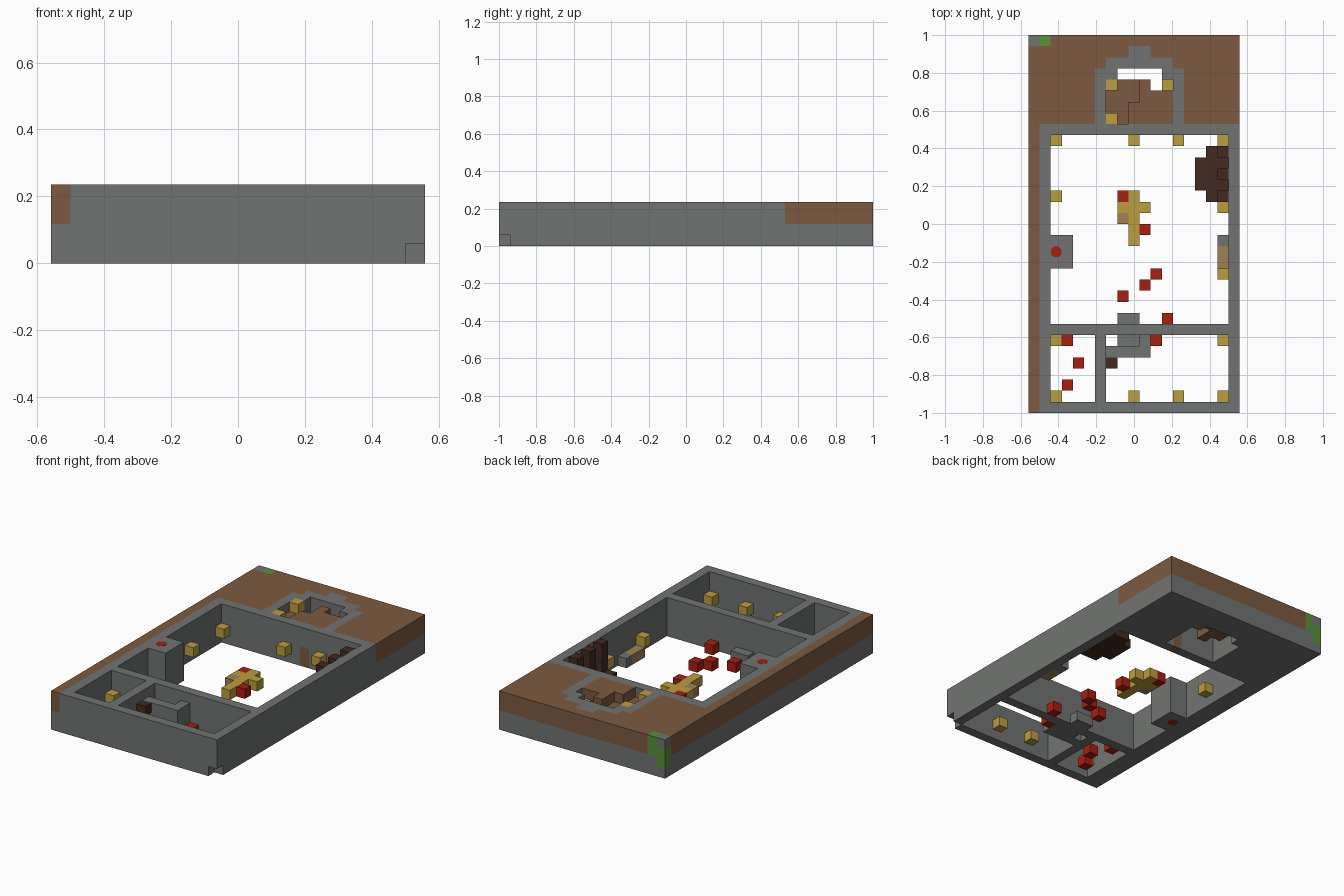
import bpy, bmesh
from itertools import product
from mathutils import Vector

if "Cube" in bpy.data.objects:
    bpy.data.objects.remove(bpy.data.objects["Cube"], do_unlink=True)

U = 1 / 17                      # block size
NX, NY, NZ = 19, 34, 4          # blocks along each axis

COLOURS = {
    "stone grey": (0.163, 0.175, 0.165),
    "earth brown": (0.202, 0.102, 0.051),
    "torch yellow": (0.50, 0.342, 0.048),
    "carpet red": (0.40, 0.013, 0.005),
    "dark wood": (0.054, 0.023, 0.014),
    "pale wood": (0.352, 0.223, 0.09),
    "grass green": (0.102, 0.283, 0.045),
}
MATS = {}
for label, rgb in COLOURS.items():
    m = bpy.data.materials.new(label)
    m.use_nodes = True
    m.diffuse_color = (*rgb, 1)
    m.node_tree.nodes["Principled BSDF"].inputs["Base Color"].default_value = (*rgb, 1)
    MATS[label] = m
NAMES = list(COLOURS)

cells = {}                      # block -> (part, colour)


def span(a, b):
    return range(a, b + 1)


def fill(part, colour, xs, ys, zs):
    for c in product(xs, ys, zs):
        cells[c] = (part, colour)


def blocks(part, colour, spots, k):
    for i, j in spots:
        cells[i, j, k] = (part, colour)


def clear(xs, ys, zs=range(NZ)):
    for c in product(xs, ys, zs):
        cells.pop(c, None)


# Outer mass: stone below, earth above on the left edge and at the back
fill("walls", "stone grey", range(NX), range(NY), range(NZ))
fill("walls", "earth brown", [0], range(NY), (2, 3))
fill("walls", "earth brown", range(NX), span(26, 33), (2, 3))

# Rounded stone surround of the stairwell
for xs, ys in (((6, 13), span(26, 30)), (span(7, 12), (30, 31)), ((9, 10), [32])):
    fill("walls", "stone grey", xs, ys, (2, 3))

# Corner patch of grass
fill("walls", "grass green", [1], [33], (2, 3))
fill("walls", "grass green", [0], [33], (1, 2))
cells[0, 33, 3] = ("walls", "stone grey")

# Rooms, stairwell and corner notch, all open to top and bottom
clear(span(2, 17), span(8, 24))
clear(span(2, 5), span(1, 6))
clear(span(7, 17), span(1, 6))
clear(span(7, 12), span(26, 29))
clear(span(8, 11), [30])
clear([18], [0], [0])

# Back door
fill("back_door", "earth brown", [11], [25], (0, 1))

# Stair blocks in the stairwell
blocks("upper_stair", "earth brown",
       [*product(span(9, 12), (26, 27)), *product(span(10, 12), [28]), (10, 29)], 3)
blocks("lower_stair", "earth brown",
       [(7, 27), (7, 28), *product([8], span(26, 29)), (9, 28), (9, 29)], 2)
blocks("stairwell_torches", "torch yellow", [(7, 29), (7, 26)], 3)
blocks("stairwell_torches", "torch yellow", [(12, 29)], 2)

# Altar, porch and doorway steps
fill("altar", "stone grey", (2, 3), span(13, 15), range(NZ))
fill("porch_wall", "stone grey", span(7, 10), [5], span(0, 2))
fill("porch_wall", "stone grey", [10], [6], span(0, 2))
fill("door_steps", "stone grey", (8, 9), (6, 8), [0])
blocks("porch_bracket", "dark wood", [(7, 4)], 2)

# Throne: low dais with tall posts against the right wall
fill("dais", "dark wood", (16, 17), span(19, 23), [0])
fill("dais", "dark wood", [15], span(20, 22), [0])
fill("dais_posts", "dark wood", [17], (19, 21, 23), range(NZ))

# Bench
fill("bench", "pale wood", [17], (13, 14), [0])
fill("bench_end", "stone grey", [17], [15], [0])

# Wall torches
blocks("wall_torches", "torch yellow",
       [*product((2, 9, 13, 17), (1, 24)), (2, 6), (17, 6), (2, 19), (17, 18), (17, 12)], 1)

# Centrepiece on the floor
fill("centrepiece", "torch yellow", [9], span(15, 19), [0])
blocks("centrepiece", "torch yellow", [(8, 18), (10, 18)], 0)
blocks("centrepiece", "pale wood", [(8, 17)], 0)

# Scattered red blocks
blocks("red_blocks", "carpet red",
       [(8, 19), (10, 16), (11, 12), (10, 11), (8, 10),
        (12, 8), (11, 6), (3, 6), (4, 4), (3, 2)], 0)


def build(part):
    """Mesh the exposed block faces of one part."""
    bm = bmesh.new()
    obj_mats = sorted({col for p, col in cells.values() if p == part}, key=NAMES.index)
    for c, (p, col) in cells.items():
        if p != part:
            continue
        centre = Vector((c[0] + .5 - NX / 2, c[1] + .5 - NY / 2, c[2] + .5))
        for axis, sign in product(range(3), (-1, 1)):
            step = [0, 0, 0]
            step[axis] = sign
            if tuple(a + b for a, b in zip(c, step)) in cells:
                continue
            n = Vector(step)
            a = Vector([step[2], step[0], step[1]]) * .5
            b = n.cross(a)
            mid = centre + n * .5
            quad = (mid - a - b, mid + a - b, mid + a + b, mid - a + b)
            f = bm.faces.new([bm.verts.new(v * U) for v in quad])
            f.material_index = obj_mats.index(col)
    bmesh.ops.remove_doubles(bm, verts=bm.verts, dist=U / 100)
    mesh = bpy.data.meshes.new(part)
    bm.to_mesh(mesh)
    bm.free()
    for col in obj_mats:
        mesh.materials.append(MATS[col])
    bpy.context.collection.objects.link(bpy.data.objects.new(part, mesh))


for part in dict.fromkeys(p for p, _ in cells.values()):
    build(part)

# Red round inlay on the altar, above and below
for label, z in (("altar_inlay_top", NZ * U), ("altar_inlay_bottom", 0)):
    bpy.ops.mesh.primitive_cylinder_add(
        vertices=8, radius=U * .52, depth=.002,
        location=((2.5 - NX / 2) * U, (14.5 - NY / 2) * U, z), rotation=(0, 0, .393))
    disc = bpy.context.object
    disc.name = label
    disc.data.materials.append(MATS["carpet red"])
